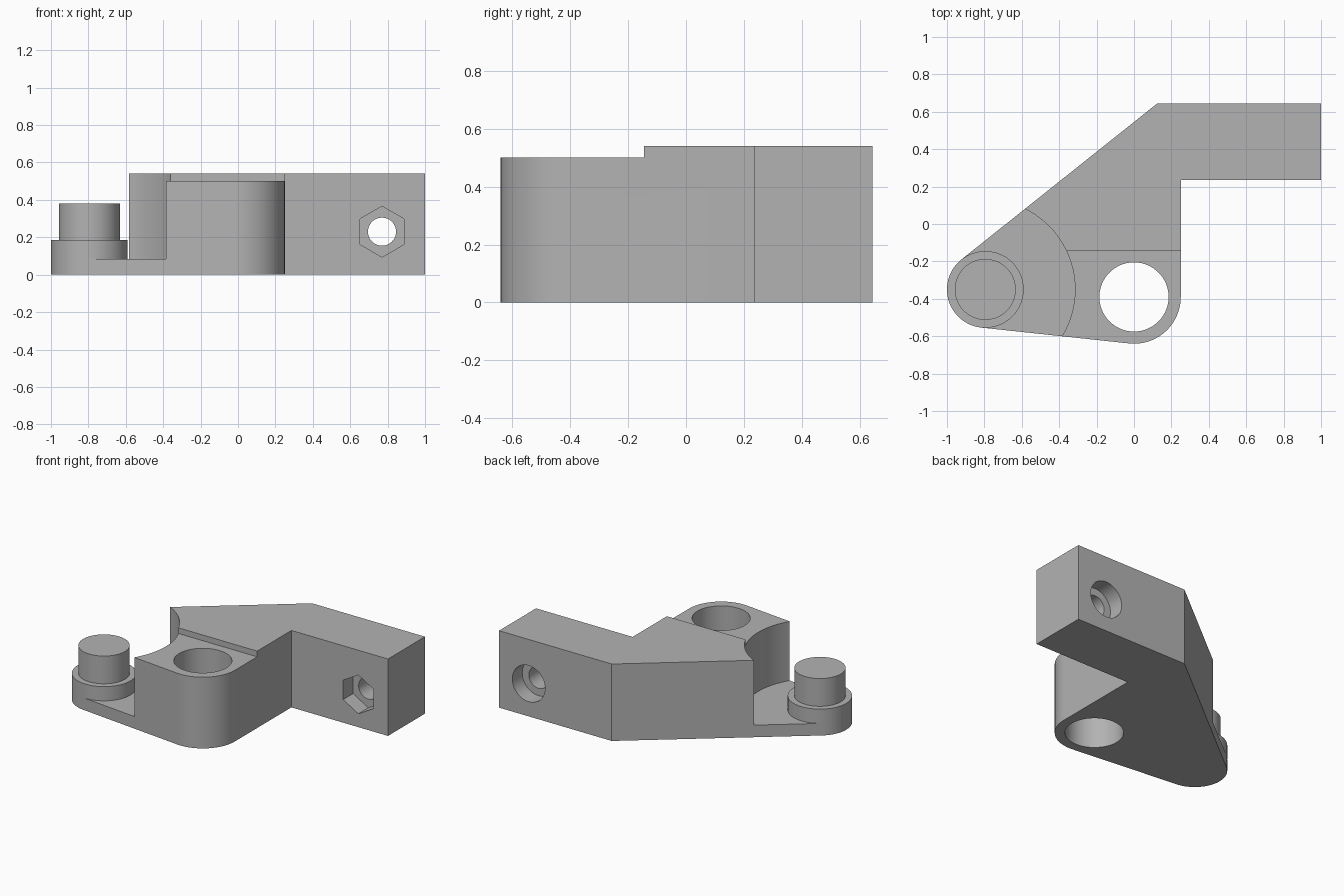
import bpy
import bmesh
from math import cos, sin, pi, radians
from mathutils import Matrix, Vector

cube = bpy.data.objects.get("Cube")
if cube:
    bpy.data.objects.remove(cube, do_unlink=True)

grey = bpy.data.materials.new("plain grey")
grey.use_nodes = True
grey.diffuse_color = (0.45, 0.45, 0.45, 1)
grey.node_tree.nodes["Principled BSDF"].inputs["Base Color"].default_value = grey.diffuse_color

PIN = (-0.795, -0.35)      # axis of the pin and its boss
BORE = (0.0, -0.39)        # axis of the large vertical hole
BOLT = (0.77, 0.23)        # x, z of the bolt hole
HEIGHT, FLOOR, STEP = 0.54, 0.085, 0.50
FRONT, BACK = 0.235, 0.645


def arc(centre, radius, start, end, steps=32):
    angles = [radians(start + (end - start) * i / steps) for i in range(steps + 1)]
    return [(centre[0] + radius * cos(a), centre[1] + radius * sin(a)) for a in angles]


def prism(name, outline, z0, z1, matrix=Matrix()):
    """Extrude a flat outline from z0 to z1."""
    bm = bmesh.new()
    face = bm.faces.new([bm.verts.new((x, y, z0)) for x, y in outline])
    ext = bmesh.ops.extrude_face_region(bm, geom=[face])
    verts = [v for v in ext["geom"] if isinstance(v, bmesh.types.BMVert)]
    bmesh.ops.translate(bm, vec=Vector((0, 0, z1 - z0)), verts=verts)
    bmesh.ops.transform(bm, matrix=matrix, verts=bm.verts)
    bmesh.ops.recalc_face_normals(bm, faces=bm.faces)
    mesh = bpy.data.meshes.new(name)
    bm.to_mesh(mesh)
    bm.free()
    mesh.materials.append(grey)
    obj = bpy.data.objects.new(name, mesh)
    bpy.context.collection.objects.link(obj)
    return obj


def disc(centre, radius, sides=96, turn=0):
    return arc(centre, radius, turn, turn + 360, sides)[:-1]


def activate(obj):
    bpy.ops.object.select_all(action="DESELECT")
    obj.select_set(True)
    bpy.context.view_layer.objects.active = obj


def cut(body, cutter):
    cutter.hide_render = True
    activate(body)
    mod = body.modifiers.new("cut", "BOOLEAN")
    mod.operation = "DIFFERENCE"
    mod.solver = "EXACT"
    mod.object = cutter
    bpy.ops.object.modifier_apply(modifier=mod.name)
    bpy.data.objects.remove(cutter, do_unlink=True)


# Bracket body: two rounded corners joined by tangents, with a square arm
outline = arc(PIN, 0.205, 128.5, 263.9) + arc(BORE, 0.25, 263.9, 360)
outline += [(0.25, FRONT), (1, FRONT), (1, BACK), (0.125, BACK)]
body = prism("bracket_body", outline, 0, HEIGHT)

# Round clearance around the pin, lowered front top, and vertical bore
cut(body, prism("clearance", disc(PIN, 0.48, 128), FLOOR, 1))
cut(body, prism("top_step", [(-1, -1), (1, -1), (1, -0.145), (-1, -0.145)], STEP, 1))
cut(body, prism("bore", disc(BORE, 0.185), -0.5, 1))

# Bolt hole along y, with a hexagonal pocket in front and a round one behind
along_y = Matrix(((1, 0, 0, 0), (0, 0, 1, 0), (0, 1, 0, 0), (0, 0, 0, 1)))
cut(body, prism("bolt_hole", disc(BOLT, 0.075, 64), 0, 1, along_y))
cut(body, prism("nut_pocket", disc(BOLT, 0.136, 6, 30), 0, FRONT + 0.11, along_y))
cut(body, prism("head_pocket", disc(BOLT, 0.127, 64), BACK - 0.11, 1, along_y))

# Boss and pin standing on the low floor
boss = prism("pin_boss", disc(PIN, 0.205), FLOOR, 0.185)
pin = prism("pin", disc(PIN, 0.163), 0.185, 0.38)

for obj in (body, boss, pin):
    activate(obj)
    bpy.ops.object.shade_smooth_by_angle(angle=pi / 6)
